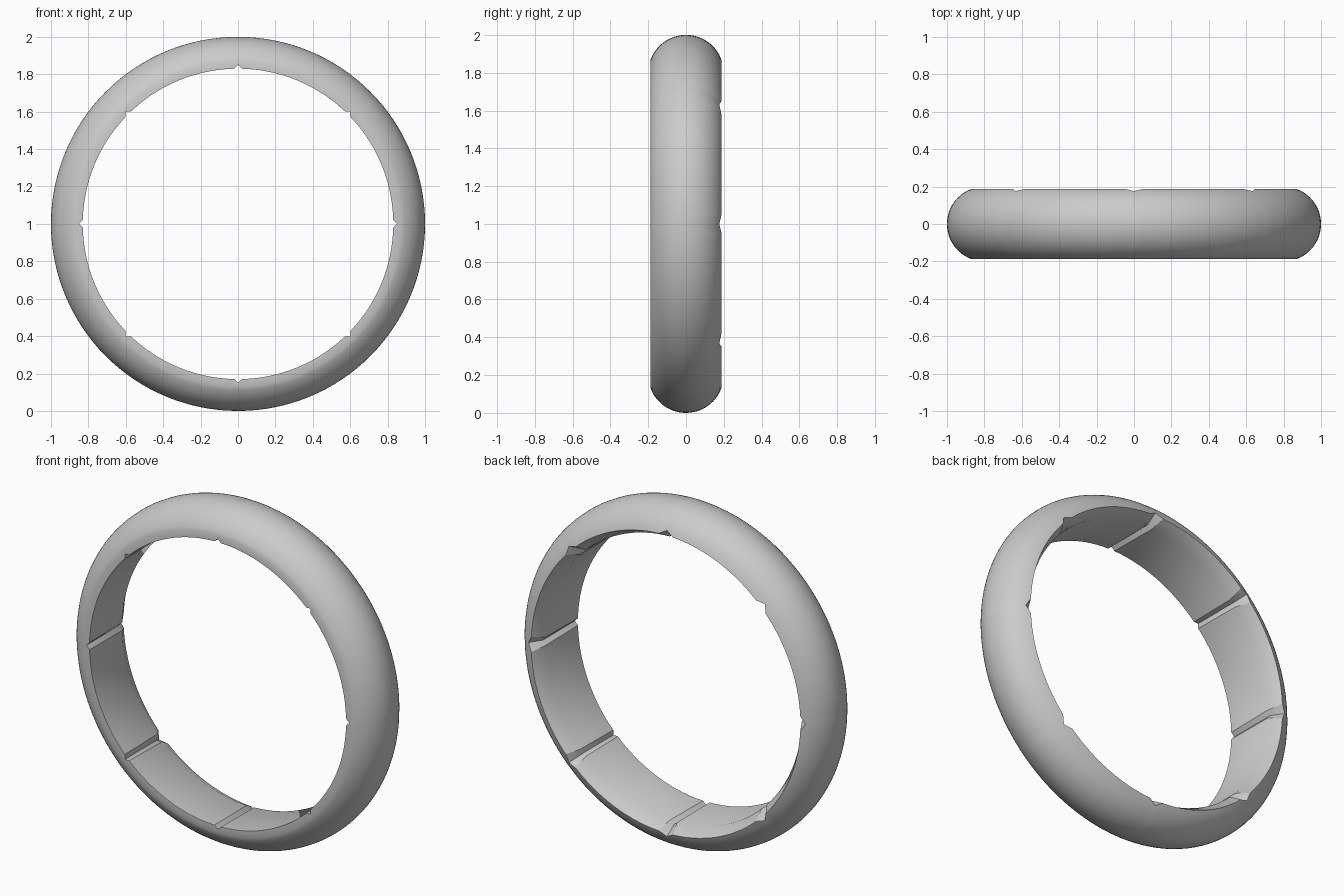
import bpy, bmesh
from math import sin, cos, asin, sqrt, pi, radians

cube = bpy.data.objects.get("Cube")
if cube:
    bpy.data.objects.remove(cube, do_unlink=True)

BORE, HALF, TUBE, CENTRE = 0.83, 0.187, 0.2, 0.8
CHAMFER_Y, DEPTH = 0.115, 0.02
NOTCHES, STEPS, ARC = 8, 14, 24


def section(notched):
    """Ring section as (radius, y): bore front, rounded outside, chamfer."""
    rim_y = HALF - (0.011 if notched else 0)
    start, end = -asin(HALF / TUBE), asin(rim_y / TUBE)
    bore = BORE + (DEPTH if notched else 0)
    pts = [(bore, -HALF)]
    for i in range(ARC + 1):
        t = start + (end - start) * i / ARC
        pts.append((CENTRE + TUBE * cos(t), TUBE * sin(t)))
    pts.append((bore, CHAMFER_Y - (0.006 if notched else 0)))
    return pts


def half_widths():
    """Half angle of a notch at each section point: narrow bore, wide rim."""
    return [0.025] + [0.052] * (ARC + 1) + [0.029]


plain, notch, widths = section(False), section(True), half_widths()
pitch = 2 * pi / NOTCHES
bm = bmesh.new()
rings = []

# Sweep the section round the axis, dipping it at every notch
for n in range(NOTCHES):
    for s in range(STEPS + 2):
        ring = []
        for (r, y), w in zip(notch if s == 0 else plain, widths):
            a = n * pitch
            if s:
                a += w + (pitch - 2 * w) * (s - 1) / STEPS
            ring.append(bm.verts.new((r * sin(a), y, 1 + r * cos(a))))
        rings.append(ring)

for k, ring in enumerate(rings):
    after = rings[(k + 1) % len(rings)]
    for i in range(len(ring)):
        j = (i + 1) % len(ring)
        bm.faces.new((ring[i], ring[j], after[j], after[i]))
bmesh.ops.recalc_face_normals(bm, faces=bm.faces[:])

mesh = bpy.data.meshes.new("notched_ring")
bm.to_mesh(mesh)
bm.free()
band = bpy.data.objects.new("notched_ring", mesh)
bpy.context.collection.objects.link(band)

# Single grey finish
grey = bpy.data.materials.new("light_grey")
grey.use_nodes = True
colour = (0.6, 0.6, 0.6, 1)
grey.diffuse_color = colour
grey.node_tree.nodes["Principled BSDF"].inputs["Base Color"].default_value = colour
mesh.materials.append(grey)

bpy.ops.object.select_all(action="DESELECT")
band.select_set(True)
bpy.context.view_layer.objects.active = band
bpy.ops.object.shade_smooth_by_angle(angle=radians(30))
